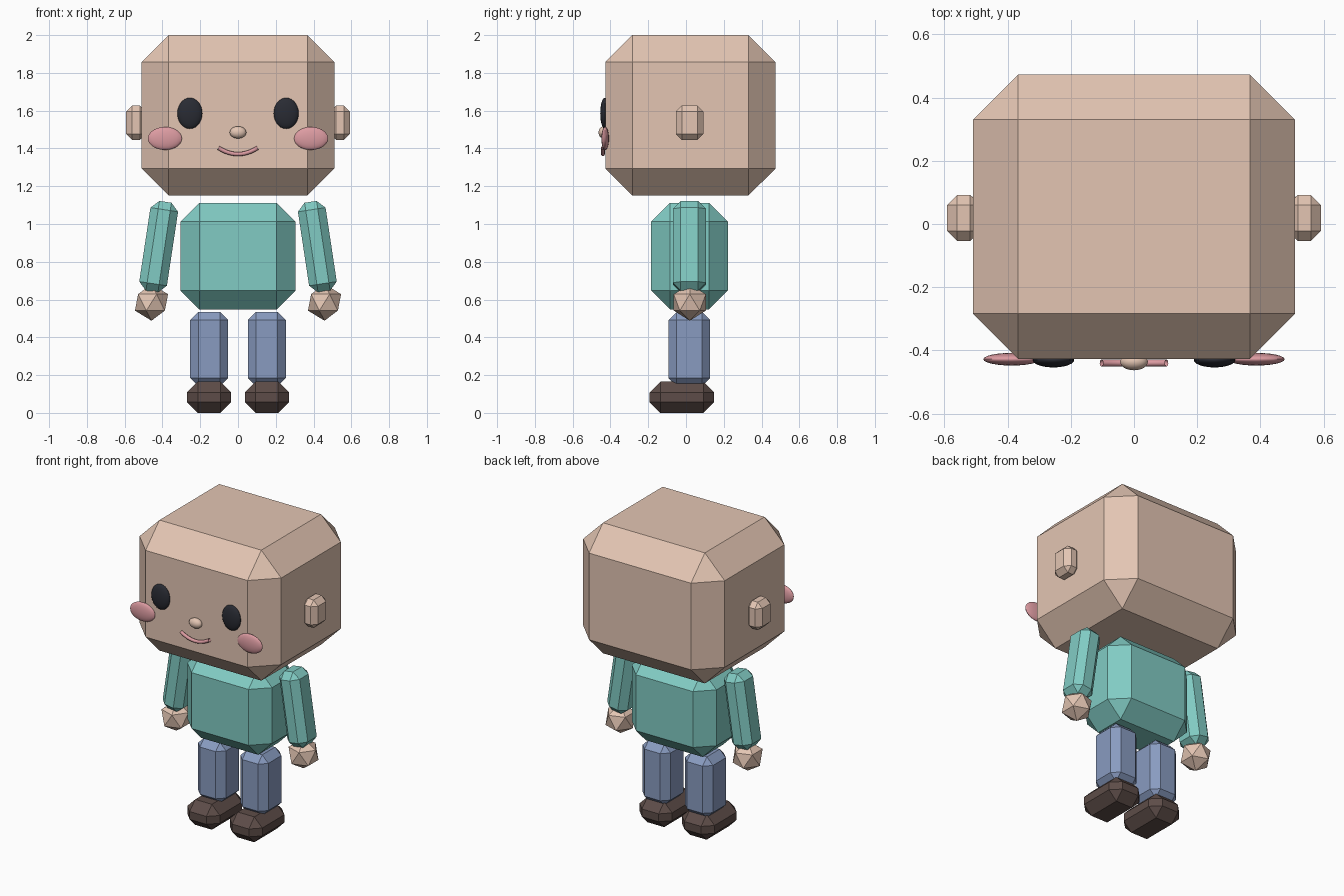
import bpy
from mathutils import Vector

old = bpy.data.objects.get("Cube")
if old:
    bpy.data.objects.remove(old, do_unlink=True)


def material(name, r, g, b):
    m = bpy.data.materials.new(name)
    m.use_nodes = True
    m.diffuse_color = (r, g, b, 1)
    m.node_tree.nodes["Principled BSDF"].inputs["Base Color"].default_value = (r, g, b, 1)
    return m


SKIN = material("skin", 0.77, 0.56, 0.45)
TEAL = material("teal shirt", 0.22, 0.6, 0.55)
BLUE = material("blue trousers", 0.25, 0.33, 0.53)
BROWN = material("brown shoes", 0.11, 0.073, 0.065)
BLACK = material("eye black", 0.022, 0.024, 0.033)
PINK = material("pink", 0.72, 0.33, 0.36)


def finish(name, mat, scale):
    """Name, colour and scale the object just added."""
    ob = bpy.context.object
    ob.name = name
    ob.scale = scale
    bpy.ops.object.transform_apply(location=False, rotation=False, scale=True)
    ob.data.materials.append(mat)
    return ob


def block(name, low, high, bevel, mat, tilt=0):
    """Box between two corners with chamfered edges."""
    low, high = Vector(low), Vector(high)
    bpy.ops.mesh.primitive_cube_add(size=1, location=(low + high) / 2)
    ob = finish(name, mat, high - low)
    ob.rotation_euler.y = tilt
    mod = ob.modifiers.new("chamfer", 'BEVEL')
    mod.width, mod.segments, mod.limit_method = bevel, 1, 'NONE'
    return ob


def oval(name, centre, radii, mat):
    """Smooth flattened ball."""
    bpy.ops.mesh.primitive_uv_sphere_add(segments=24, ring_count=14, radius=1, location=centre)
    ob = finish(name, mat, radii)
    bpy.ops.object.shade_smooth_by_angle()
    return ob


def paired_block(name, low, high, bevel, mat, tilt=0):
    """Left block at +x and its mirror image on the right."""
    block("left_" + name, low, high, bevel, mat, tilt)
    block("right_" + name, (-high[0], low[1], low[2]), (-low[0], high[1], high[2]),
          bevel, mat, -tilt)


# Head and body
block("head", (-0.51, -0.427, 1.15), (0.51, 0.473, 2.0), 0.143, SKIN)
block("torso", (-0.305, -0.185, 0.548), (0.305, 0.222, 1.112), 0.1, TEAL)

# Ears, arms, legs and shoes
paired_block("ear", (0.487, -0.054, 1.445), (0.592, 0.092, 1.627), 0.032, SKIN)
paired_block("arm", (0.346, -0.07, 0.64), (0.494, 0.106, 1.12), 0.042, TEAL, -0.15)
paired_block("leg", (0.052, -0.093, 0.14), (0.253, 0.128, 0.535), 0.044, BLUE)
paired_block("shoe", (0.036, -0.193, 0.0), (0.27, 0.149, 0.165), 0.057, BROWN)

for side, s in (("left", 1), ("right", -1)):
    # Faceted hand
    bpy.ops.mesh.primitive_ico_sphere_add(subdivisions=1, radius=1, location=(s * 0.458, 0.02, 0.585))
    finish(side + "_hand", SKIN, (0.098, 0.1, 0.097))
    # Eye and cheek
    oval(side + "_eye", (s * 0.255, -0.43, 1.586), (0.066, 0.024, 0.082), BLACK)
    oval(side + "_cheek", (s * 0.387, -0.428, 1.453), (0.09, 0.02, 0.061), PINK)

oval("nose", (0, -0.436, 1.485), (0.044, 0.027, 0.032), SKIN)

# Smiling mouth: a tube along a shallow arc
curve = bpy.data.curves.new("mouth", 'CURVE')
curve.dimensions = '3D'
curve.bevel_depth = 0.011
curve.bevel_resolution = 2
steps = 12
spline = curve.splines.new('POLY')
spline.points.add(steps)
for i, p in enumerate(spline.points):
    t = 2 * i / steps - 1
    p.co = (0.103 * t, -0.44, 1.37 + 0.033 * t * t, 1)
curve.materials.append(PINK)
bpy.context.collection.objects.link(bpy.data.objects.new("mouth", curve))
